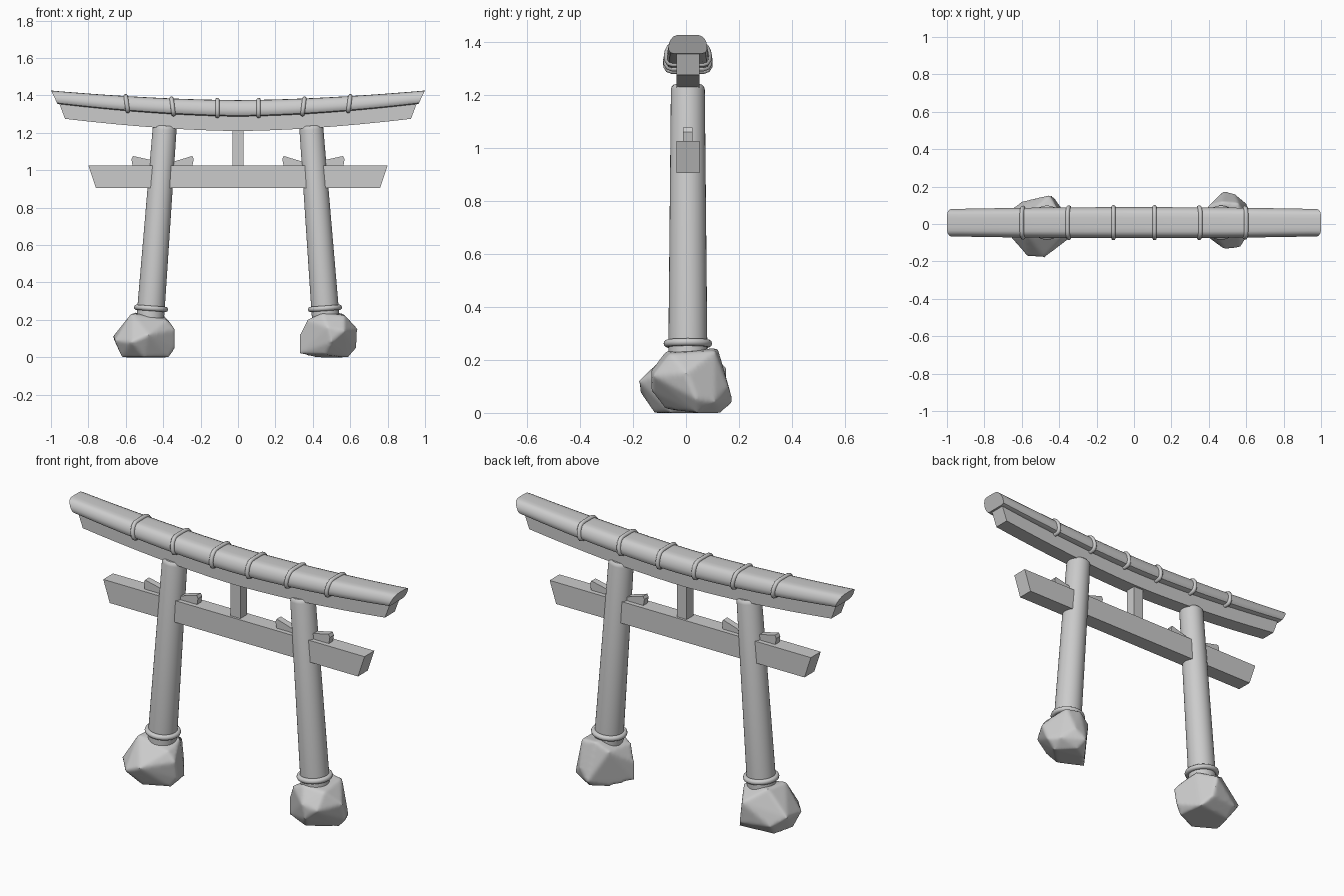
import bpy, bmesh, math
from mathutils import Vector

if "Cube" in bpy.data.objects:
    bpy.data.objects.remove(bpy.data.objects["Cube"])

YC = 0.007  # depth centre of the gate


def finish(name, bm, smooth=True):
    bmesh.ops.recalc_face_normals(bm, faces=bm.faces[:])
    me = bpy.data.meshes.new(name)
    bm.to_mesh(me)
    bm.free()
    ob = bpy.data.objects.new(name, me)
    bpy.context.collection.objects.link(ob)
    if smooth:
        bpy.ops.object.select_all(action='DESELECT')
        ob.select_set(True)
        bpy.context.view_layer.objects.active = ob
        bpy.ops.object.shade_smooth_by_angle(angle=math.radians(35))
    return ob


def place(t, y, h, xb, xt, zb, zt, cb, ct, taper):
    """Point on a sagging beam: t runs along it, (y, h) is the section."""
    a = abs(t) ** 1.7
    lo, hi = zb + cb * a, zt + ct * a
    return Vector((t * (xb + (xt - xb) * h), YC + y * (1 - taper * t * t),
                   lo + (hi - lo) * h))


def beam(name, section, steps, dims):
    bm = bmesh.new()
    rows = [[bm.verts.new(place(-1 + 2 * i / steps, y, h, *dims)) for y, h in section]
            for i in range(steps + 1)]
    n = len(section)
    for a, b in zip(rows, rows[1:]):
        for j in range(n):
            bm.faces.new((a[j], a[(j + 1) % n], b[(j + 1) % n], b[j]))
    bm.faces.new(rows[0])
    bm.faces.new(rows[-1])
    return finish(name, bm)


def rect(w):
    return [(-w, 0), (w, 0), (w, 1), (-w, 1)]


# Curved roof beam with rounded section
half = [(0.06, 0), (0.075, 0.06), (0.082, 0.2), (0.083, 0.4), (0.08, 0.58),
        (0.073, 0.76), (0.062, 0.91), (0.048, 0.98), (0.025, 1.0)]
roof_section = half + [(-y, h) for y, h in reversed(half)]
ROOF = (0.965, 1.0, 1.288, 1.375, 0.067, 0.051, 0.12)
beam("roof_beam", roof_section, 32, ROOF)

# Lintel under the roof beam, and straight tie beam
beam("lintel", rect(0.043), 32, (0.925, 0.957, 1.21, 1.30, 0.065, 0.06, 0))
beam("tie_beam", rect(0.043), 1, (0.76, 0.80, 0.905, 1.025, 0, 0, 0))
# Centre strut
beam("centre_strut", rect(0.03), 1, (0.03, 0.03, 1.02, 1.23, 0, 0, 0))


def tube(name, pts, radius):
    cu = bpy.data.curves.new(name, 'CURVE')
    cu.dimensions = '3D'
    cu.bevel_depth = radius
    cu.bevel_resolution = 3
    sp = cu.splines.new('POLY')
    sp.points.add(len(pts) - 1)
    for p, c in zip(sp.points, pts):
        p.co = (*c, 1)
    sp.use_cyclic_u = True
    sp.use_smooth = True
    ob = bpy.data.objects.new(name, cu)
    bpy.context.collection.objects.link(ob)


# Rope bands around the roof beam
for x in (0.11, 0.35, 0.595):
    for s in (-1, 1):
        lean = 0.12 if x > 0.2 else 0.0
        pts = []
        for y, h in roof_section:
            p = place(s * x, y, h, 1, 1, *ROOF[2:])
            p.x += s * lean * (h - 0.5) * 0.09
            pts.append(p)
        tube("roof_band", pts, 0.0115)

# Leaning columns, foot ropes and wedges
for s in (-1, 1):
    foot, head = Vector((s * 0.475, YC, 0.13)), Vector((s * 0.391, YC, 1.238))
    axis = head - foot
    rot = axis.to_track_quat('Z', 'Y')
    bm = bmesh.new()
    prof = [(0.073, 0), (0.0735, 0.12), (0.064, axis.length - 0.02),
            (0.061, axis.length - 0.008), (0.053, axis.length)]
    n = 32
    rows = [[bm.verts.new(foot + rot @ Vector((r * math.cos(k * math.tau / n),
             r * math.sin(k * math.tau / n), z))) for k in range(n)] for r, z in prof]
    for a, b in zip(rows, rows[1:]):
        for j in range(n):
            bm.faces.new((a[j], a[(j + 1) % n], b[(j + 1) % n], b[j]))
    bm.faces.new(rows[0])
    bm.faces.new(rows[-1])
    finish("column", bm)

    c = foot + axis * (0.132 / axis.length)
    tube("foot_rope", [c + rot @ Vector((0.077 * math.cos(k * math.tau / 40),
         0.077 * math.sin(k * math.tau / 40), 0)) for k in range(40)], 0.0145)

    for outer, inner, zin in ((0.57, 0.42, 1.045), (0.237, 0.38, 1.035)):
        bm = bmesh.new()
        d = 0.008 if outer > inner else -0.008
        quad = [(outer - d, 1.015), (outer, 1.06), (outer - d, 1.076), (inner, zin), (inner, 1.015)]
        f = bm.faces.new([bm.verts.new((s * x, YC - 0.018, z)) for x, z in quad])
        ext = bmesh.ops.extrude_face_region(bm, geom=[f])
        bmesh.ops.translate(bm, vec=(0, 0.036, 0),
                            verts=[v for v in ext['geom'] if isinstance(v, bmesh.types.BMVert)])
        finish("wedge", bm, False)


# Foot boulders: hull of a few corner points, softened
def boulder(name, pts):
    bm = bmesh.new()
    for p in pts:
        bm.verts.new(p)
    res = bmesh.ops.convex_hull(bm, input=bm.verts[:])
    loose = [v for v in bm.verts if not v.link_faces]
    bmesh.ops.delete(bm, geom=loose, context='VERTS')
    ob = finish(name, bm, False)
    m = ob.modifiers.new("remesh", 'REMESH')
    m.mode = 'VOXEL'
    m.voxel_size = 0.01
    m.use_smooth_shade = True
    m = ob.modifiers.new("soften", 'SMOOTH')
    m.factor = 0.5
    m.iterations = 6


boulder("left_boulder", [
    (-0.67, 0.07, 0.11), (-0.66, -0.07, 0.09), (-0.57, -0.06, 0.235), (-0.55, 0.07, 0.24),
    (-0.39, 0.05, 0.22), (-0.38, -0.07, 0.20), (-0.335, -0.07, 0.15), (-0.335, -0.05, 0.05),
    (-0.45, 0.155, 0.17), (-0.43, 0.145, 0.05), (-0.60, 0.12, 0.06), (-0.48, -0.18, 0.12),
    (-0.57, -0.175, 0.08), (-0.62, -0.05, 0.0), (-0.37, -0.06, 0.0), (-0.39, 0.09, 0.0),
    (-0.59, 0.07, 0.0), (-0.50, -0.12, 0.0)])
boulder("right_boulder", [
    (0.33, -0.02, 0.02), (0.33, -0.02, 0.12), (0.37, -0.05, 0.20), (0.40, 0.10, 0.20),
    (0.45, -0.075, 0.235), (0.57, -0.06, 0.225), (0.47, 0.12, 0.245), (0.56, 0.11, 0.235),
    (0.64, 0.0, 0.15), (0.635, 0.04, 0.05), (0.48, 0.178, 0.04), (0.54, 0.16, 0.10),
    (0.60, 0.11, 0.04), (0.48, -0.132, 0.16), (0.57, -0.125, 0.14), (0.50, -0.13, 0.08),
    (0.59, 0.04, 0.0), (0.41, 0.08, 0.0), (0.47, -0.08, 0.015), (0.50, 0.13, 0.0)])
